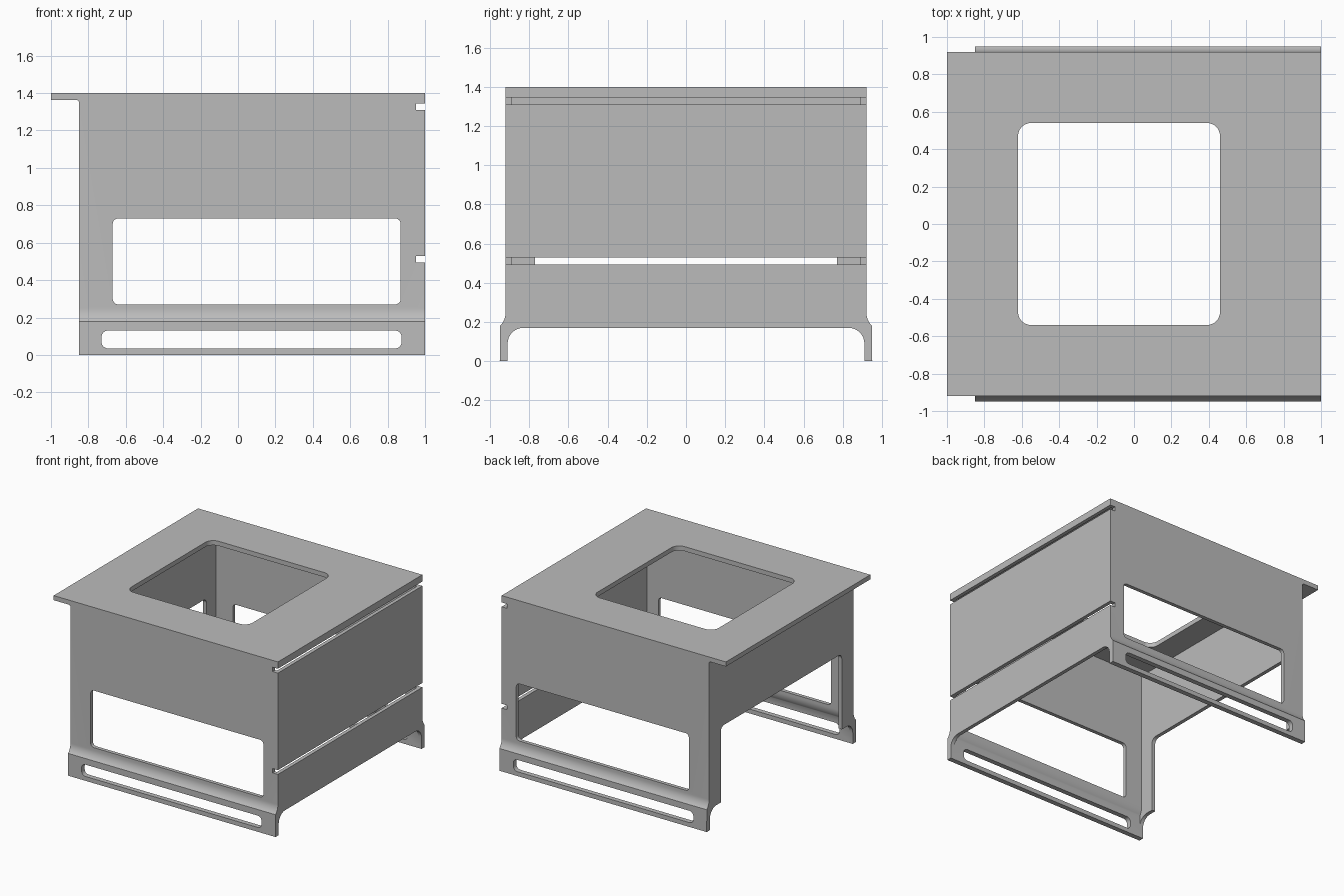
import bpy
import bmesh
from math import cos, sin, radians

if "Cube" in bpy.data.objects:
    bpy.data.objects.remove(bpy.data.objects["Cube"], do_unlink=True)

grey = bpy.data.materials.new("sheet grey")
grey.use_nodes = True
colour = (0.5, 0.5, 0.5, 1)
grey.diffuse_color = colour
grey.node_tree.nodes["Principled BSDF"].inputs["Base Color"].default_value = colour

TOP, UNDER, FOOT = 1.4, 1.363, 0.17
LEFT, RIGHT = -0.85, 1.0
INNER, OUTER, SHEET = 0.89, 0.92, 0.03


def arc(cx, cy, r, start, end, steps=8):
    angles = [radians(start + (end - start) * i / steps) for i in range(steps + 1)]
    return [(cx + r * cos(a), cy + r * sin(a)) for a in angles]


def rounded(x0, x1, y0, y1, r):
    return (arc(x1 - r, y1 - r, r, 0, 90) + arc(x0 + r, y1 - r, r, 90, 180)
            + arc(x0 + r, y0 + r, r, 180, 270) + arc(x1 - r, y0 + r, r, 270, 360))


def prism(name, outline, axis, lo, hi):
    """Extrude a flat outline along an axis."""
    place = {"x": lambda u, v, w: (w, u, v),
             "y": lambda u, v, w: (u, w, v),
             "z": lambda u, v, w: (u, v, w)}[axis]
    bm = bmesh.new()
    face = bm.faces.new([bm.verts.new(place(u, v, lo)) for u, v in outline])
    new = bmesh.ops.extrude_face_region(bm, geom=[face])["geom"]
    shift = place(0, 0, hi - lo)
    bmesh.ops.translate(bm, vec=shift, verts=[g for g in new if isinstance(g, bmesh.types.BMVert)])
    bmesh.ops.recalc_face_normals(bm, faces=bm.faces)
    mesh = bpy.data.meshes.new(name)
    bm.to_mesh(mesh)
    bm.free()
    mesh.materials.append(grey)
    obj = bpy.data.objects.new(name, mesh)
    bpy.context.collection.objects.link(obj)
    return obj


def cut(obj, cutters):
    """Subtract the cutters and keep the plain mesh."""
    for cutter in cutters:
        mod = obj.modifiers.new("cut", "BOOLEAN")
        mod.operation, mod.solver, mod.object = "DIFFERENCE", "EXACT", cutter
    graph = bpy.context.evaluated_depsgraph_get()
    mesh = bpy.data.meshes.new_from_object(obj.evaluated_get(graph))
    obj.modifiers.clear()
    obj.data = mesh


def mirrored(half):
    return half + [(-u, v) for u, v in reversed(half)]


# Cutters for windows, foot slots and side grooves
window = prism("window_cutter", rounded(-0.67, 0.87, 0.27, 0.73, 0.03), "y", -1.2, 1.2)
foot_slot = prism("foot_slot_cutter", rounded(-0.73, 0.875, 0.035, 0.13, 0.035), "y", -1.2, 1.2)
hole = prism("hole_cutter", rounded(-0.62, 0.46, -0.54, 0.54, 0.07), "z", 1.2, 1.6)
grooves = [prism("groove_cutter", [(0.953, z), (1.1, z), (1.1, z + 0.035), (0.953, z + 0.035)],
                 "y", -1.2, 1.2) for z in (0.493, 1.31)]
cutters = [window, foot_slot, hole] + grooves
for c in cutters:
    c.hide_render = True

# Top plate with overhanging lip and a small fillet beneath it
plate = [(-1, TOP), (-1, UNDER)] + arc(LEFT - 0.015, UNDER - 0.015, 0.015, 90, 0, 4)
plate += [(LEFT, UNDER - 0.015), (LEFT + 0.001, UNDER), (RIGHT, UNDER), (RIGHT, TOP)]
plate = [p for i, p in enumerate(plate) if i == 0 or p != plate[i - 1]]
top_plate = prism("top_plate", plate, "y", -OUTER, OUTER)
cut(top_plate, [hole])

# Front and back walls flaring out into feet
flare = [(OUTER, UNDER)] + arc(1.02, 0.25, 0.1, 180, 225)
flare += [(0.95, 0), (0.91, 0)] + arc(1.02, 0.25, 0.13, 212, 180) + [(INNER, UNDER)]
parts = [top_plate]
for name, side in (("front_wall", -1), ("back_wall", 1)):
    wall = prism(name, [(side * y, z) for y, z in flare], "x", LEFT, RIGHT)
    cut(wall, [window, foot_slot] + grooves)
    parts.append(wall)

# Grooved side panel, its lower edge rounded into the feet
edge = [(INNER, UNDER), (INNER, 0.25), (0.91, 0.18)]
fillet = arc(0.83, 0.09, 0.08, 0, 90)
left_panel = prism("left_panel", mirrored(edge + fillet), "x", RIGHT - SHEET, RIGHT)
cut(left_panel, grooves)

# Open side: a panel carried on two narrow legs
legs = [(0.77, FOOT)] + arc(0.73, 0.74, 0.04, 0, 90)
right_portal = prism("right_portal", mirrored(edge + fillet + legs), "x", LEFT, LEFT + SHEET)
parts += [left_panel, right_portal]

for c in cutters:
    bpy.data.objects.remove(c, do_unlink=True)

# Smooth the rounded corners, keeping the folds crisp
bpy.ops.object.select_all(action="DESELECT")
for part in parts:
    part.select_set(True)
bpy.context.view_layer.objects.active = top_plate
bpy.ops.object.shade_smooth_by_angle(angle=radians(30))
